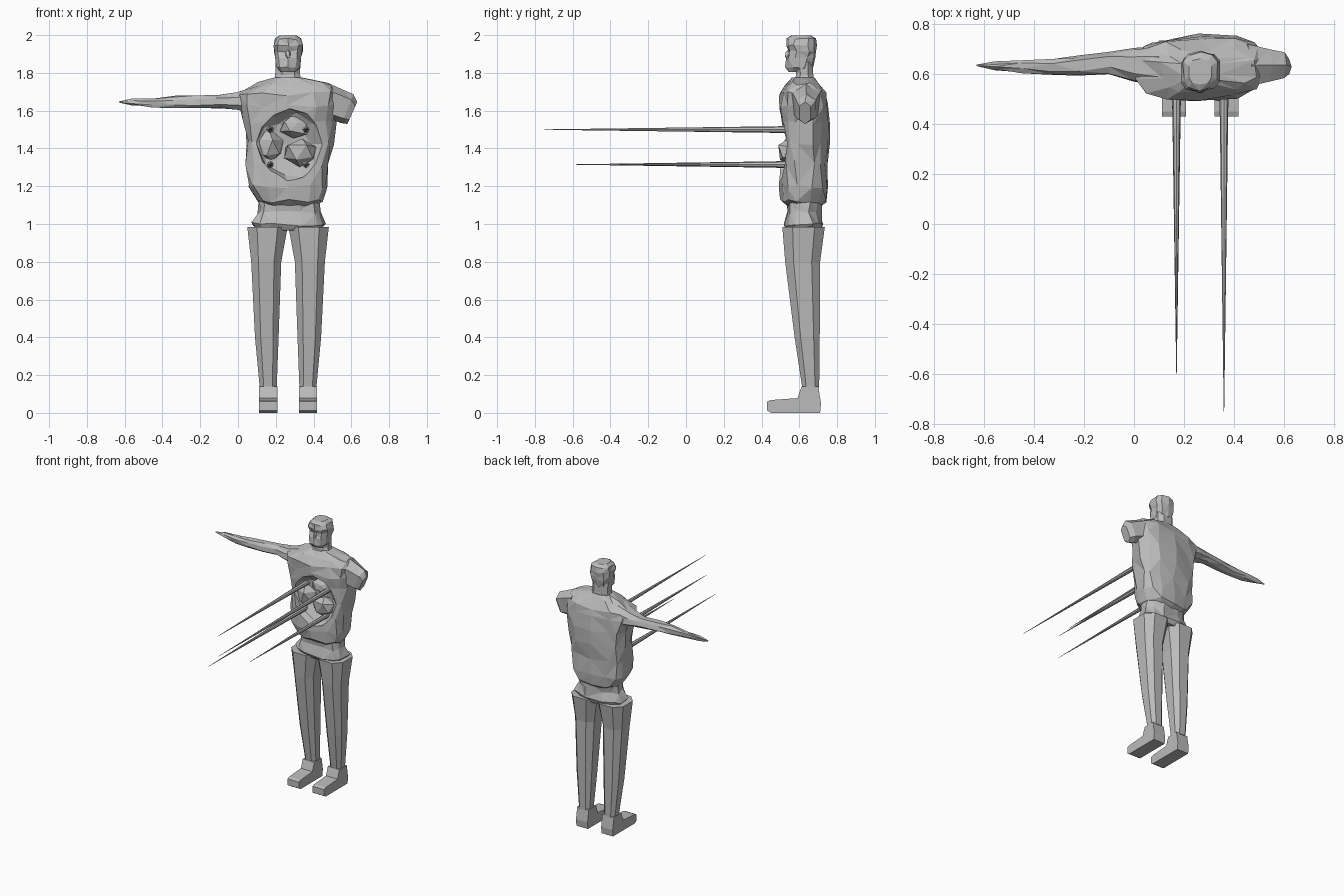
import bpy, bmesh, math, random
from mathutils import Vector

random.seed(4)
cube = bpy.data.objects.get("Cube")
if cube:
    bpy.data.objects.remove(cube)

grey = bpy.data.materials.new("plain grey")
grey.use_nodes = True
grey.diffuse_color = (0.5, 0.5, 0.5, 1)
grey.node_tree.nodes["Principled BSDF"].inputs["Base Color"].default_value = (0.5, 0.5, 0.5, 1)


def finish(name, bm):
    bmesh.ops.recalc_face_normals(bm, faces=bm.faces)
    mesh = bpy.data.meshes.new(name)
    bm.to_mesh(mesh)
    bm.free()
    mesh.materials.append(grey)
    obj = bpy.data.objects.new(name, mesh)
    bpy.context.collection.objects.link(obj)
    return obj


def jiggle(amount):
    return Vector([random.uniform(-amount, amount) for _ in range(3)])


def loft(name, rings, axis="z", sides=8, power=0.75, rough=0.0, lean=0.0):
    """Skin squarish rings; each is (position, a_min, a_max, b_min, b_max)."""
    bm = bmesh.new()
    loops = []
    for i, (pos, a0, a1, b0, b1) in enumerate(rings):
        loop = []
        for k in range(sides):
            t = math.tau * (k + 0.5) / sides
            c, s = math.cos(t), math.sin(t)
            reach = max(abs(math.cos(math.tau * (j + 0.5) / sides)) for j in range(sides)) ** power
            u = math.copysign(abs(c) ** power, c) / reach
            v = math.copysign(abs(s) ** power, s) / reach
            a = (a0 + a1) / 2 + u * (a1 - a0) / 2
            b = (b0 + b1) / 2 + v * (b1 - b0) / 2
            if axis == "z":
                p = Vector((a, b, pos))
            else:
                p = Vector((pos + lean * (b - (b0 + b1) / 2), a, b))
            if 0 < i < len(rings) - 1:
                p += jiggle(rough)
            loop.append(bm.verts.new(p))
        loops.append(loop)
    for low, high in zip(loops, loops[1:]):
        for k in range(sides):
            n = (k + 1) % sides
            bm.faces.new((low[k], low[n], high[n], high[k]))
    bm.faces.new(loops[0])
    bm.faces.new(loops[-1])
    if rough:
        bmesh.ops.triangulate(bm, faces=bm.faces)
    return finish(name, bm)


def lump(name, centre, size, rough=0.01, detail=1):
    bm = bmesh.new()
    bmesh.ops.create_icosphere(bm, subdivisions=detail, radius=1)
    for v in bm.verts:
        v.co = Vector(centre) + v.co * Vector(size) + jiggle(rough)
    return finish(name, bm)


# Torso with crumpled facets
torso = loft("torso", [
    (1.085, 0.17, 0.38, 0.55, 0.70),
    (1.12, 0.10, 0.44, 0.51, 0.74),
    (1.20, 0.06, 0.47, 0.495, 0.75),
    (1.32, 0.05, 0.48, 0.50, 0.75),
    (1.43, 0.045, 0.50, 0.505, 0.75),
    (1.54, 0.03, 0.51, 0.50, 0.75),
    (1.63, 0.01, 0.52, 0.495, 0.75),
    (1.69, 0.01, 0.52, 0.50, 0.74),
    (1.74, 0.11, 0.48, 0.53, 0.70),
    (1.775, 0.19, 0.34, 0.56, 0.68),
], sides=14, power=0.7, rough=0.012)

# Open chest wound cut into the front
wound = lump("wound_cutter", (0.27, 0.49, 1.42), (0.18, 0.11, 0.19), 0.012, 2)
cut = torso.modifiers.new("wound", "BOOLEAN")
cut.operation = "DIFFERENCE"
cut.object = wound
bpy.context.view_layer.objects.active = torso
bpy.ops.object.modifier_apply(modifier=cut.name)
bpy.data.objects.remove(wound)

# Innards inside the wound
lump("innards_large", (0.33, 0.55, 1.38), (0.10, 0.07, 0.08))
lump("innards_top", (0.30, 0.575, 1.51), (0.08, 0.05, 0.06))
lump("innards_side", (0.17, 0.58, 1.41), (0.08, 0.06, 0.09))

# Hips
loft("hips", [
    (0.965, 0.11, 0.43, 0.54, 0.71),
    (1.00, 0.075, 0.46, 0.515, 0.73),
    (1.06, 0.11, 0.44, 0.53, 0.71),
    (1.13, 0.11, 0.43, 0.53, 0.72),
], sides=12, rough=0.012)

# Neck, head and nose
loft("neck", [
    (1.74, 0.19, 0.34, 0.57, 0.68),
    (1.79, 0.20, 0.33, 0.58, 0.67),
    (1.86, 0.20, 0.33, 0.575, 0.67),
], power=0.8, rough=0.004)
loft("head", [
    (1.805, 0.225, 0.305, 0.545, 0.62),
    (1.83, 0.205, 0.325, 0.53, 0.67),
    (1.88, 0.195, 0.335, 0.535, 0.685),
    (1.915, 0.19, 0.34, 0.545, 0.69),
    (1.945, 0.19, 0.34, 0.53, 0.69),
    (1.98, 0.20, 0.33, 0.535, 0.685),
    (1.998, 0.22, 0.31, 0.56, 0.66),
], sides=10, power=0.7, rough=0.005)
lump("nose", (0.265, 0.54, 1.895), (0.016, 0.018, 0.028), 0.002)

# Outstretched right arm tapering to a point
loft("right_arm", [
    (0.10, 0.55, 0.71, 1.58, 1.73),
    (0.00, 0.575, 0.70, 1.605, 1.695),
    (-0.10, 0.605, 0.685, 1.61, 1.685),
    (-0.22, 0.595, 0.67, 1.61, 1.68),
    (-0.33, 0.60, 0.66, 1.61, 1.675),
    (-0.45, 0.605, 0.655, 1.62, 1.667),
    (-0.56, 0.62, 0.648, 1.632, 1.66),
    (-0.63, 0.632, 0.638, 1.643, 1.649),
], axis="x", rough=0.006)

# Severed left arm stump
loft("left_arm_stump", [
    (0.43, 0.55, 0.72, 1.57, 1.74),
    (0.52, 0.57, 0.70, 1.56, 1.705),
    (0.58, 0.585, 0.685, 1.54, 1.68),
    (0.605, 0.60, 0.66, 1.535, 1.64),
], axis="x", sides=6, power=0.7, rough=0.004, lean=0.45)

# Legs and feet, mirrored about the body's centre line
CENTRE = 0.265
leg_rings = [  # height, inner and outer offset, front, back
    (0.135, 0.06, 0.15, 0.615, 0.705),
    (0.40, 0.05, 0.175, 0.575, 0.708),
    (0.80, 0.036, 0.195, 0.525, 0.71),
    (0.985, 0.002, 0.216, 0.51, 0.735),
]
foot_profile = [(0.71, 0), (0.45, 0), (0.43, 0.012), (0.43, 0.06), (0.45, 0.068),
                (0.59, 0.078), (0.612, 0.14), (0.70, 0.14), (0.715, 0.05)]
for side, sign in (("left", 1), ("right", -1)):
    loft(side + "_leg", [(z, *sorted((CENTRE + sign * a, CENTRE + sign * b)), f, k)
                         for z, a, b, f, k in leg_rings])
    bm = bmesh.new()
    start, width = CENTRE + sign * 0.105 - 0.048, 0.096
    sole = bm.faces.new([bm.verts.new((start, y, z)) for y, z in foot_profile])
    grown = bmesh.ops.extrude_face_region(bm, geom=[sole])["geom"]
    bmesh.ops.translate(bm, vec=(width, 0, 0),
                        verts=[g for g in grown if isinstance(g, bmesh.types.BMVert)])
    if not any(len(f.verts) == len(foot_profile) and f.calc_center_median().x < start + 0.01
               for f in bm.faces):
        bm.verts.ensure_lookup_table()
        bm.faces.new([v for v in bm.verts if v.co.x < start + 0.01])
    finish(side + "_foot", bm)

# Four long spikes driven into the chest
for name, x, z, tip in (("upper_left", 0.36, 1.5, -0.75), ("upper_right", 0.17, 1.5, -0.49),
                        ("lower_right", 0.17, 1.315, -0.6), ("lower_left", 0.36, 1.315, -0.37)):
    bm = bmesh.new()
    bmesh.ops.create_cone(bm, cap_ends=True, segments=8, radius1=0.019, radius2=0.001,
                          depth=0.6 - tip)
    for v in bm.verts:
        v.co = Vector((x + v.co.x, (0.6 + tip) / 2 - v.co.z, z + v.co.y))
    finish(name + "_spike", bm)
